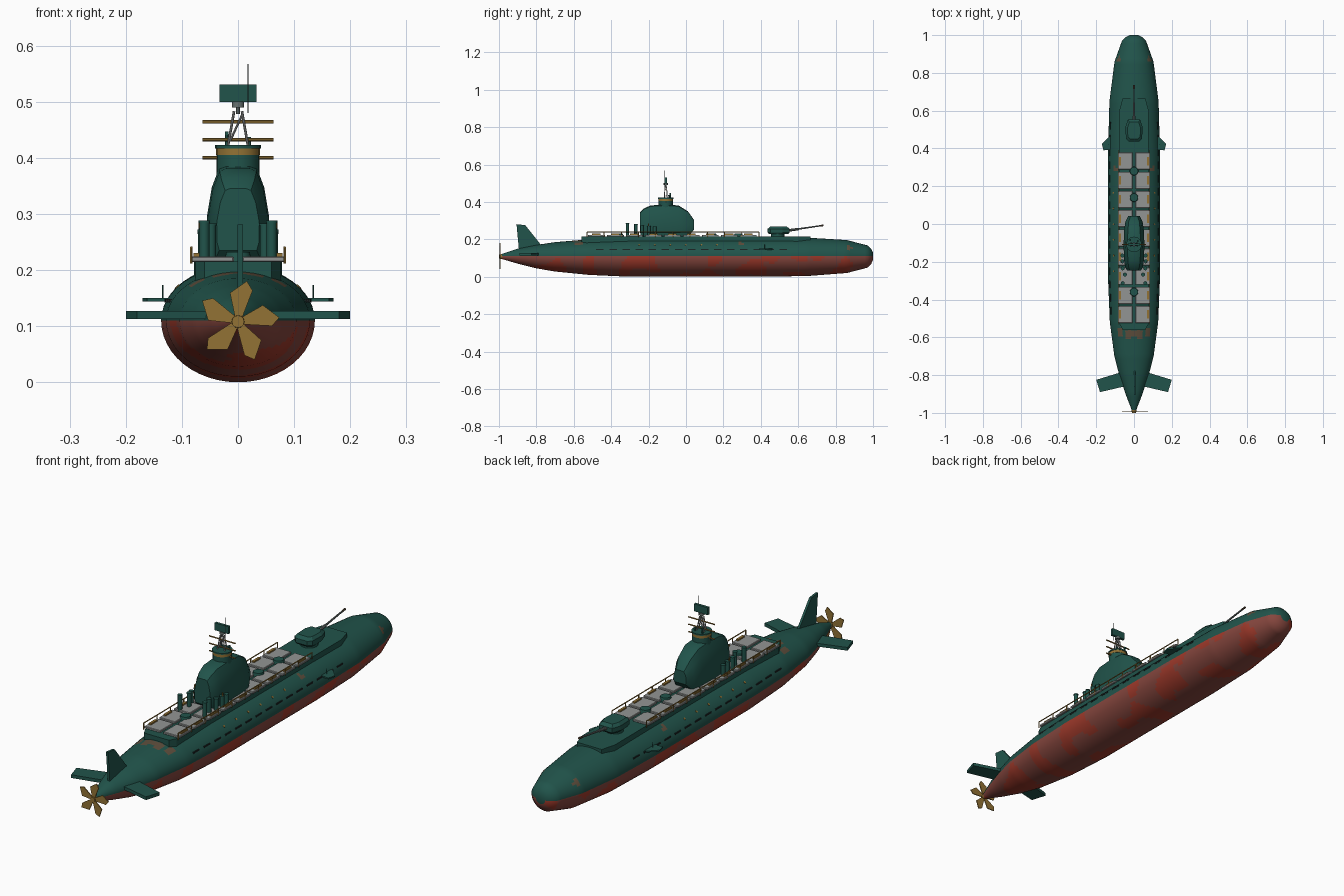
import bpy, bmesh, math
from mathutils import Vector, noise

if "Cube" in bpy.data.objects:
    bpy.data.objects.remove(bpy.data.objects["Cube"])


def material(name, r, g, b):
    m = bpy.data.materials.new(name)
    m.use_nodes = True
    m.diffuse_color = (r, g, b, 1)
    node = m.node_tree.nodes["Principled BSDF"]
    node.inputs["Base Color"].default_value = (r, g, b, 1)
    node.inputs["Roughness"].default_value = 0.7
    return m


GREEN = material("sea green", 0.015, 0.088, 0.07)
RED = material("faded red", 0.24, 0.062, 0.048)
BRIGHT = material("bright red", 0.35, 0.042, 0.024)
RUST = material("rust brown", 0.11, 0.075, 0.045)
BRASS = material("brass", 0.29, 0.17, 0.035)
GREY = material("deck grey", 0.29, 0.3, 0.295)
STEEL = material("gun steel", 0.14, 0.17, 0.165)
BLACK = material("slot black", 0.012, 0.018, 0.018)


def make(name, bm, *mats, smooth=False):
    bmesh.ops.recalc_face_normals(bm, faces=bm.faces)
    me = bpy.data.meshes.new(name)
    bm.to_mesh(me)
    bm.free()
    ob = bpy.data.objects.new(name, me)
    bpy.context.collection.objects.link(ob)
    for m in mats:
        me.materials.append(m)
    if smooth:
        bpy.ops.object.select_all(action='DESELECT')
        ob.select_set(True)
        bpy.context.view_layer.objects.active = ob
        bpy.ops.object.shade_smooth_by_angle(angle=math.radians(32))
    return ob


def loft(rings):
    bm = bmesh.new()
    vs = [[bm.verts.new(p) for p in ring] for ring in rings]
    n = len(vs[0])
    for a, b in zip(vs, vs[1:]):
        for i in range(n):
            j = (i + 1) % n
            bm.faces.new((a[i], a[j], b[j], b[i]))
    bm.faces.new(vs[0])
    bm.faces.new(vs[-1])
    return bm


def box(name, x, y, z, sx, sy, sz, mat, bevel=0):
    bm = bmesh.new()
    bmesh.ops.create_cube(bm, size=1)
    for v in bm.verts:
        v.co = (x + v.co.x * sx, y + v.co.y * sy, z + v.co.z * sz)
    if bevel:
        bmesh.ops.bevel(bm, geom=bm.edges[:], offset=bevel, segments=1, affect='EDGES')
    return make(name, bm, mat)


def rod(name, a, b, r, mat, r2=None, sides=8):
    a, b = Vector(a), Vector(b)
    bm = bmesh.new()
    bmesh.ops.create_cone(bm, cap_ends=True, segments=sides, radius1=r,
                          radius2=r if r2 is None else r2, depth=(b - a).length)
    q = (b - a).to_track_quat('Z', 'Y')
    for v in bm.verts:
        v.co = q @ v.co + (a + b) / 2
    return make(name, bm, mat, smooth=sides > 8)


def plate(name, outline, offset, mat):
    # outline swept along a vector
    d = Vector(offset)
    return make(name, loft([[Vector(p) - d / 2 for p in outline],
                            [Vector(p) + d / 2 for p in outline]]), mat)


# Hull stations: y, half width, keel z, top z
WATER = 0.11
STATIONS = [(-0.985, 0.012, 0.095, 0.122), (-0.9, 0.045, 0.07, 0.15), (-0.8, 0.078, 0.045, 0.17),
            (-0.7, 0.104, 0.028, 0.185), (-0.52, 0.128, 0.01, 0.2), (-0.3, 0.137, 0, 0.207),
            (0.4, 0.137, 0, 0.209), (0.65, 0.13, 0.004, 0.209), (0.86, 0.103, 0.02, 0.196),
            (0.972, 0.063, 0.049, 0.167), (0.99, 0.043, 0.068, 0.15), (1, 0.022, 0.09, 0.13)]


def station(y):
    for a, b in zip(STATIONS, STATIONS[1:]):
        if y <= b[0]:
            t = (y - a[0]) / (b[0] - a[0])
            return [p + (q - p) * t for p, q in zip(a, b)]


def hull_point(y, z, side):
    # surface point above the waterline and its outward direction
    _, w, _, hi = station(y)
    h = hi - WATER
    x = w * math.sqrt(1 - ((z - WATER) / h) ** 2)
    out = Vector((x / w ** 2, 0, (z - WATER) / h ** 2)).normalized()
    return Vector((side * x, y, z)), Vector((side * out.x, 0, out.z))


def hull_ring(y, n=48):
    _, w, lo, hi = station(y)
    ring = []
    for i in range(n):
        c, s = math.cos(2 * math.pi * i / n), math.sin(2 * math.pi * i / n)
        ring.append((w * c, y, WATER + s * (hi - WATER if s > 0 else WATER - lo)))
    return ring


ys = []
for a, b in zip(STATIONS, STATIONS[1:]):
    k = max(1, round((b[0] - a[0]) / 0.015))
    ys += [a[0] + (b[0] - a[0]) * i / k for i in range(k)]
bm = loft([hull_ring(y) for y in ys + [1]])
spots = [(Vector(p), r) for p, r in (((0.03, -0.58, 0.19), 0.024), ((0.075, -0.57, 0.18), 0.02),
                                     ((0.1, 0.29, 0.18), 0.015), ((0.085, 0.87, 0.155), 0.016))]
for f in bm.faces:
    c = f.calc_center_median()
    if c.z < WATER:
        f.material_index = 2 if noise.noise(Vector((c.x * 9, c.y * 9, c.z * 9))) > 0.2 else 1
    elif any((Vector((abs(c.x), c.y, c.z)) - s).length < r for s, r in spots):
        f.material_index = 3
make("hull", bm, GREEN, RED, BRIGHT, RUST, smooth=True)

# Deck casing with clipped ends, grey deck tiles and hatches
half = [(0.06, -0.56), (0.076, -0.53), (0.078, 0.6), (0.06, 0.665)]
deck = half + [(-x, y) for x, y in reversed(half)]
plate("deck_casing", [(x, y, 0.194) for x, y in deck], (0, 0, 0.042), GREEN)
for row in range(9):
    y = 0.333 - 0.1015 * row
    for s in (-1, 1):
        box("deck_tile", s * 0.046, y, 0.219, 0.077, 0.09, 0.01, GREY, 0.002)
        box("tile_clip", s * 0.074, y, 0.226, 0.011, 0.045, 0.008, BRASS)
for y in (0.28, 0.14, -0.36):
    rod("deck_hatch", (0, y, 0.213), (0, y, 0.232), 0.025, GREEN, 0.021, 16)

# Side rails
for s in (-1, 1):
    rod("hand_rail", (s * 0.083, -0.53, 0.24), (s * 0.083, 0.39, 0.24), 0.0025, BRASS, sides=6)
    for i in range(11):
        y = -0.53 + 0.092 * i
        rod("rail_post", (s * 0.083, y, 0.212), (s * 0.083, y, 0.24), 0.0025, BRASS, sides=6)

# Flooding slots and portholes along both sides
for s in (-1, 1):
    for i in range(15):
        p, out = hull_point(-0.46 + 0.07 * i, 0.145, s)
        box("hull_slot", *p, 0.005, 0.04, 0.006, BLACK)
    for i in range(6):
        p, out = hull_point(-0.25 + 0.083 * i, 0.17, s)
        rod("porthole", p - out * 0.004, p + out * 0.0015, 0.005, BRASS)

# Sail: faceted loft along the hull: y, half width, base z, top z
rings = []
for y, w, lo, hi in ((-0.245, 0.037, 0.235, 0.345), (-0.225, 0.047, 0.215, 0.365),
                     (-0.19, 0.053, 0.21, 0.381), (-0.11, 0.055, 0.21, 0.386),
                     (-0.04, 0.053, 0.21, 0.381), (0.01, 0.046, 0.215, 0.35), (0.042, 0.03, 0.25, 0.305)):
    h = hi - lo
    side = [(w * 0.9, lo), (w, lo + h * 0.12), (w, lo + h * 0.5),
            (w * 0.85, lo + h * 0.78), (w * 0.62, lo + h * 0.97), (w * 0.4, hi)]
    rings.append([(x, y, z) for x, z in side] + [(-x, y, z) for x, z in reversed(side)])
make("sail", loft(rings), GREEN, smooth=True)

# Bridge drum with brass band
M = -0.108
for name, z0, z1, r, mat in (("bridge_drum", 0.36, 0.405, 0.038, GREEN),
                             ("bridge_band", 0.405, 0.417, 0.039, BRASS),
                             ("bridge_rim", 0.417, 0.423, 0.041, GREEN)):
    rod(name, (0, M, z0), (0, M, z1), r, mat, sides=20)

# Lattice mast, yards, radar box, aerial and periscopes
for z in (0.4, 0.432, 0.464):
    rod("mast_yard", (-0.063, M, z), (0.063, M, z), 0.0032, BRASS, sides=6)
for s in (-1, 1):
    for t in (-1, 1):
        rod("mast_leg", (s * 0.018, M + t * 0.008, 0.42), (s * 0.007, M + t * 0.004, 0.483), 0.0025, GREY)
    rod("mast_brace", (-0.014, M + s * 0.007, 0.43), (0.008, M + s * 0.004, 0.478), 0.002, GREY)
rod("mast_top", (0, M, 0.478), (0, M, 0.492), 0.004, STEEL)
rod("radar_base", (0, M, 0.49), (0, M, 0.5), 0.011, STEEL, sides=12)
box("radar_box", 0, M, 0.515, 0.066, 0.012, 0.032, GREEN)
rod("aerial", (0.018, M - 0.006, 0.48), (0.018, M - 0.006, 0.567), 0.0012, BLACK, sides=6)
for x, y, z in ((-0.02, -0.084, 0.444), (0.02, -0.09, 0.434)):
    rod("periscope", (x, y, 0.42), (x, y, z), 0.0035, GREEN)
    box("periscope_head", x, y, z, 0.007, 0.01, 0.006, GREEN)

# Vent pipes beside and behind the sail
for s in (-1, 1):
    for x, y, z in ((0.06, -0.313, 0.288), (0.048, -0.268, 0.283), (0.06, -0.235, 0.275),
                    (0.062, -0.198, 0.272), (0.062, -0.167, 0.268)):
        rod("vent_pipe", (s * x, y, 0.21), (s * x, y, z), 0.009, GREEN, sides=12)
        rod("vent_cap", (s * x, y, z - 0.004), (s * x, y, z), 0.0105, GREEN, sides=12)
    rod("vent_line", (s * 0.067, -0.2, 0.215), (s * 0.067, -0.2, 0.286), 0.003, BRASS)

# Deck gun
rod("gun_ring", (0, 0.49, 0.212), (0, 0.49, 0.23), 0.036, GREEN, sides=16)
plan = [(0.028, -0.06), (0.043, -0.045), (0.045, 0.02), (0.032, 0.058)]
plan += [(-x, y) for x, y in reversed(plan)]
make("gun_turret", loft([[(x * k, 0.496 + y * k, z) for x, y in plan]
                         for k, z in ((0.88, 0.229), (1, 0.237), (1, 0.256), (0.76, 0.268))]), GREEN)
rod("gun_barrel", (0, 0.53, 0.245), (0, 0.735, 0.275), 0.005, STEEL, 0.0035, 10)
rod("gun_sleeve", (0, 0.54, 0.2465), (0, 0.6, 0.255), 0.0075, STEEL, 0.0065, 10)
rod("gun_muzzle", (0, 0.715, 0.272), (0, 0.736, 0.275), 0.0045, RUST, sides=10)

# Stern planes, bow planes and upper rudder
for s in (-1, 1):
    plate("stern_plane", [(s * x, y, 0.12) for x, y in ((0.02, -0.77), (0.085, -0.79), (0.2, -0.825),
                                                       (0.18, -0.89), (0.03, -0.855))], (0, 0, 0.014), GREEN)
    plate("bow_plane", [(s * x, y, 0.147) for x, y in ((0.11, 0.465), (0.135, 0.46), (0.17, 0.425),
                                                      (0.162, 0.39), (0.11, 0.395))], (0, 0, 0.006), GREEN)
    rod("side_pin", (s * 0.134, 0.42, 0.147), (s * 0.134, 0.42, 0.173), 0.0012, GREEN, sides=6)
plate("rudder", [(0.004, y, z) for y, z in ((-0.906, 0.281), (-0.86, 0.276), (-0.775, 0.17),
                                            (-0.8, 0.14), (-0.893, 0.14))], (0.01, 0, 0), GREEN)

# Five-bladed propeller
rod("propeller_hub", (0, -0.975, 0.108), (0, -1, 0.108), 0.014, BRASS, 0.011, 12)
blade = [(0.008, -0.006), (0.059, -0.016), (0.074, -0.003), (0.048, 0.023), (0.008, 0.007)]
for i in range(5):
    a = math.radians(80 + 72 * i)
    plate("propeller_blade", [(r * math.cos(a) - t * math.sin(a), -0.994,
                               0.108 + r * math.sin(a) + t * math.cos(a)) for r, t in blade],
          (0, 0.004, 0), BRASS)
